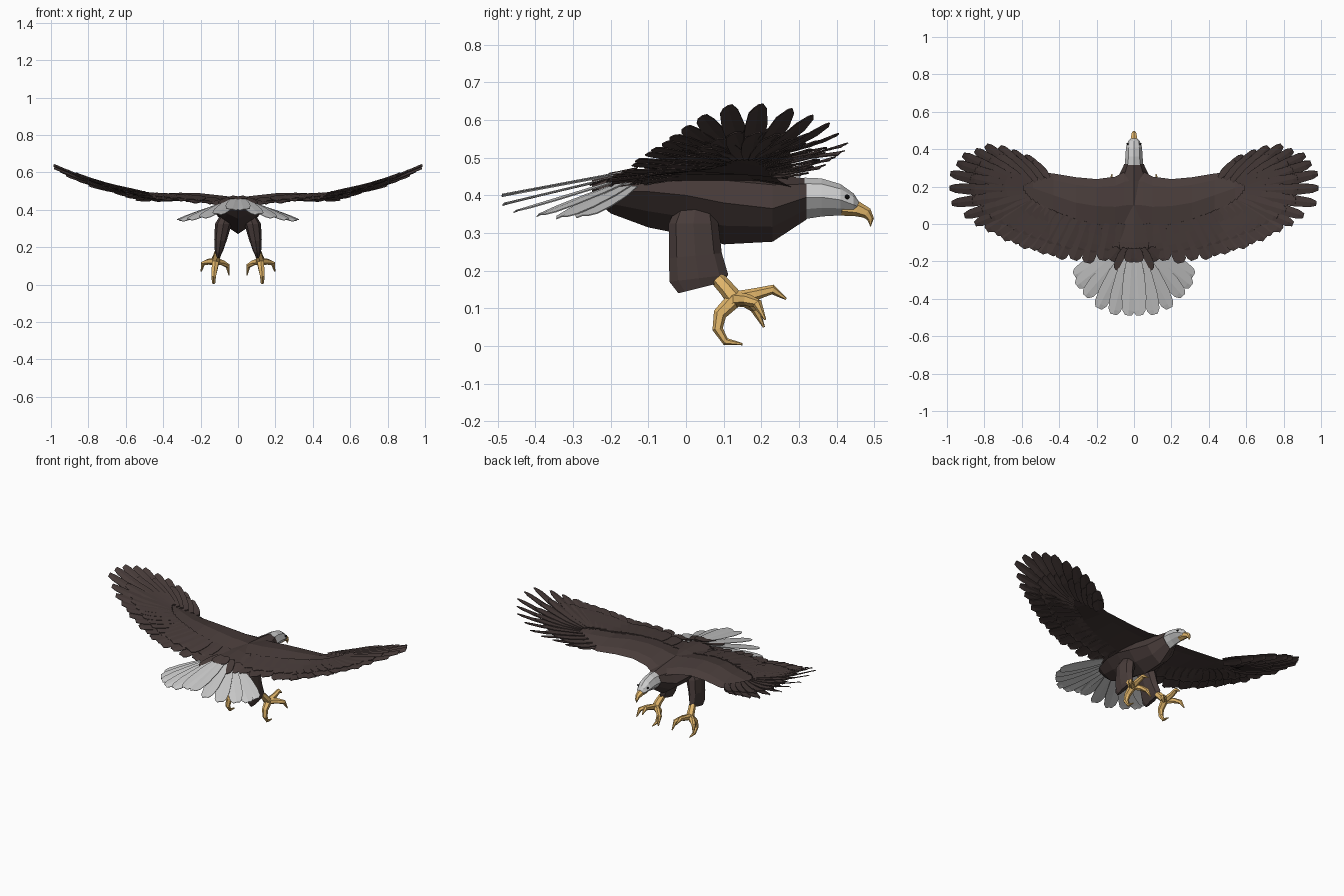
import bpy, bmesh, math
from mathutils import Vector

if "Cube" in bpy.data.objects:
    bpy.data.objects.remove(bpy.data.objects["Cube"])


def material(name, rgb):
    m = bpy.data.materials.new(name)
    m.diffuse_color = (*rgb, 1)
    m.use_nodes = True
    m.node_tree.nodes["Principled BSDF"].inputs["Base Color"].default_value = m.diffuse_color
    return m


BROWN = material("brown", (0.065, 0.045, 0.042))
WHITE = material("white", (0.62, 0.62, 0.62))
YELLOW = material("yellow", (0.78, 0.48, 0.15))
BLACK = material("black", (0.01, 0.01, 0.01))


def finish(bm, name, mat, mirror=False, thick=0, closed=True):
    if closed:
        bmesh.ops.recalc_face_normals(bm, faces=bm.faces)
    me = bpy.data.meshes.new(name)
    bm.to_mesh(me)
    bm.free()
    me.materials.append(mat)
    ob = bpy.data.objects.new(name, me)
    bpy.context.collection.objects.link(ob)
    if thick:
        mod = ob.modifiers.new("thickness", 'SOLIDIFY')
        mod.thickness, mod.offset = thick, 0
    if mirror:
        mod = ob.modifiers.new("mirror", 'MIRROR')
        mod.use_mirror_merge = False
    return ob


def loft(bm, rings):
    vs = [[bm.verts.new(p) for p in r] for r in rings]
    n = len(vs[0])
    for a, b in zip(vs, vs[1:]):
        for i in range(n):
            j = (i + 1) % n
            bm.faces.new((a[i], a[j], b[j], b[i]))
    bm.faces.new(vs[0])
    bm.faces.new(vs[-1][::-1])


def tube(bm, pts, radii, n=6):
    pts = [Vector(p) for p in pts]
    rings = []
    for i, (p, r) in enumerate(zip(pts, radii)):
        t = (pts[min(i + 1, len(pts) - 1)] - pts[max(i - 1, 0)]).normalized()
        u = Vector((1, 0, 0)).cross(t).normalized()
        v = t.cross(u)
        rings.append([p + r * (u * math.cos(k * math.tau / n) + v * math.sin(k * math.tau / n))
                      for k in range(n)])
    loft(bm, rings)


def along(pts, t):
    f = t * (len(pts) - 1)
    i = min(int(f), len(pts) - 2)
    return Vector(pts[i]).lerp(Vector(pts[i + 1]), f - i)


def section(y, hw, top, mid, bot):
    """Eight-sided cross-section across the body."""
    hi, lo = mid + (top - mid) * .7, mid + (bot - mid) * .55
    return [(0, y, top), (hw * .65, y, hi), (hw, y, mid), (hw * .6, y, lo),
            (0, y, bot), (-hw * .6, y, lo), (-hw, y, mid), (-hw * .65, y, hi)]


def feather(bm, root, tip, width, height, lift=0, tilt=.004):
    """Flat blunt blade from root to tip that follows the surface height(x, y)."""
    root, tip = Vector(root), Vector(tip)
    d = (tip - root).normalized()
    side = Vector((-d.y, d.x))
    rows = []
    for t, w in ((0, .6), (.35, .95), (.7, 1), (.92, .8), (1, .42)):
        c = root.lerp(tip, t)
        row = []
        for s in (-1, 0, 1):
            p = c + side * s * w * width / 2
            z = height(c.x, c.y) + lift + tilt * s + (.003 if s == 0 else 0)
            row.append(bm.verts.new((p.x, p.y, z)))
        rows.append(row)
    for a, b in zip(rows, rows[1:]):
        for i in (0, 1):
            f = bm.faces.new((a[i], b[i], b[i + 1], a[i + 1]))
            f.normal_update()
            if f.normal.z < 0:
                f.normal_flip()


def wing_z(x, y):
    """Cambered wing: crest near mid chord, both edges droop, tip curls up."""
    prof = [(0, .46), (.2, .48), (.33, .484), (.47, .482), (.6, .51), (.72, .537),
            (.85, .582), (1.01, .65)]
    for (x0, z0), (x1, z1) in zip(prof, prof[1:]):
        if x <= x1:
            break
    z = z0 + (z1 - z0) * (x - x0) / (x1 - x0)
    front = (.1 + .17 * max(0, min(1, (.65 - x) / .2))) * max(0, y - .14)
    back = .19 * max(0, .1 - y) * max(0, 1 - x / .95)
    return z - front - back


def tail_z(x, y):
    return .457 - .17 * (-y - .2) - .27 * abs(x)


# Body
bm = bmesh.new()
loft(bm, [section(*s) for s in (
    (-.25, .05, .445, .42, .395), (-.2, .09, .455, .41, .352), (-.1, .12, .46, .41, .315),
    (0, .13, .465, .40, .295), (.1, .12, .466, .38, .27), (.23, .095, .455, .365, .277),
    (.32, .052, .445, .395, .336))])
finish(bm, "body", BROWN)

# Head
bm = bmesh.new()
loft(bm, [section(*s) for s in (
    (.315, .05, .447, .395, .337), (.36, .046, .445, .395, .344),
    (.41, .043, .43, .388, .347), (.445, .03, .405, .375, .352), (.458, .015, .385, .37, .36))])
finish(bm, "head", WHITE)

# Hooked beak and eyes
bm = bmesh.new()
tube(bm, [(0, .415, .37), (0, .455, .364), (0, .48, .353), (0, .49, .337), (0, .49, .318)],
     [.024, .02, .015, .009, .001])
finish(bm, "beak", YELLOW)
bm = bmesh.new()
bmesh.ops.create_icosphere(bm, subdivisions=1, radius=.007)
bmesh.ops.translate(bm, verts=bm.verts, vec=(.034, .428, .396))
finish(bm, "eye", BLACK, mirror=True)

# Wing arm: lofted aerofoil sections
bm = bmesh.new()
rings = []
for x, lead, trail, th in ((0, .29, -.18, .02), (.05, .28, -.17, .025), (.1, .253, -.15, .035),
                           (.2, .24, -.12, .036), (.31, .25, -.09, .032), (.43, .27, -.02, .026),
                           (.54, .28, .06, .02), (.66, .28, .14, .012), (.74, .26, .2, .005)):
    c = lead - trail
    rings.append([(x, lead - c * f, wing_z(x, lead - c * f) + th * h) for f, h in
                  ((0, -.2), (.12, .25), (.4, .25), (1, .05), (.7, -.25), (.2, -.5))])
loft(bm, rings)
finish(bm, "wing_arm", BROWN, mirror=True)

# Flight feathers with shorter covert rows above and below
prim_root = [(.55, .13), (.59, .17), (.6, .2), (.55, .22), (.46, .24)]
prim_tip = [(.85, 0), (.93, .05), (1.0, .145), (.99, .25), (.96, .325), (.91, .375),
            (.835, .41), (.755, .43), (.67, .395), (.59, .365)]
sec_root = [(.06, .0), (.2, 0), (.3, .02), (.38, .05), (.45, .08), (.5, .1), (.55, .13)]
sec_tip = [(.09, -.19), (.25, -.208), (.4, -.185), (.5, -.155), (.6, -.125), (.7, -.08),
           (.79, -.03)]
for name, roots, tips, n, width, tilt in (
        ("primary_feathers", prim_root, prim_tip, 12, .06, .006),
        ("secondary_feathers", sec_root, sec_tip, 13, .08, .004)):
    bm = bmesh.new()
    for i in range(n):
        a, b = along(roots, i / (n - 1)), along(tips, i / (n - 1))
        if i % 2:
            b = a.lerp(b, .975)
        feather(bm, a, b, width, wing_z, lift=.003 * (i % 2), tilt=tilt)
        feather(bm, a, a.lerp(b, .72), width * 1.1, wing_z, lift=.007)
        feather(bm, a, a.lerp(b, .6), width * 1.1, wing_z, lift=-.006)
    finish(bm, name, BROWN, mirror=True, thick=.003, closed=False)

# Tail fan
bm = bmesh.new()
tail_root = [(.01, -.17), (.06, -.17), (.11, -.15)]
tail_tip = [(.03, -.488), (.11, -.483), (.19, -.45), (.26, -.385), (.305, -.33), (.318, -.275)]
for i in range(6):
    feather(bm, along(tail_root, i / 5), along(tail_tip, i / 5), .085, tail_z,
            lift=-.003 * i, tilt=.003)
finish(bm, "tail_feathers", WHITE, mirror=True, thick=.003, closed=False)

# Brown coverts over the tail root
bm = bmesh.new()
for root, tip in (((.01, -.13), (.02, -.205)), ((.04, -.13), (.085, -.25)),
                  ((.08, -.13), (.13, -.19))):
    feather(bm, root, tip, .07, tail_z, lift=.004)
finish(bm, "rump_feathers", BROWN, mirror=True, thick=.003, closed=False)

# Feathered thigh
bm = bmesh.new()
rings = []
for z, x, y, rx, ry, slope in ((.37, .06, .025, .035, .05, 0), (.325, .078, .02, .045, .066, 0),
                               (.24, .093, .025, .034, .07, .1), (.18, .102, .034, .022, .078, .12),
                               (.155, .105, .04, .011, .06, .25)):
    rings.append([(x + rx * math.cos(k * math.tau / 8), y + ry * math.sin(k * math.tau / 8),
                   z + slope * ry * math.sin(k * math.tau / 8)) for k in range(8)])
loft(bm, rings)
finish(bm, "thigh", BROWN, mirror=True)

# Shank and four clawed toes
bm = bmesh.new()
tube(bm, [(.105, .085, .178), (.113, .107, .153), (.12, .135, .118)], [.02, .021, .024])
foot = (.12, .13, .125)
for mid, knuckle, tip in (((.125, .185, .138), (.122, .23, .15), (.118, .266, .125)),
                          ((.16, .165, .122), (.188, .19, .112), (.197, .21, .07)),
                          ((.085, .16, .118), (.055, .183, .1), (.048, .207, .05))):
    tube(bm, [foot, mid, knuckle, tip], [.02, .016, .013, .003])
tube(bm, [foot, (.125, .09, .085), (.13, .084, .045), (.13, .105, .012), (.13, .15, .005)],
     [.022, .018, .014, .01, .003])
finish(bm, "foot", YELLOW, mirror=True)
